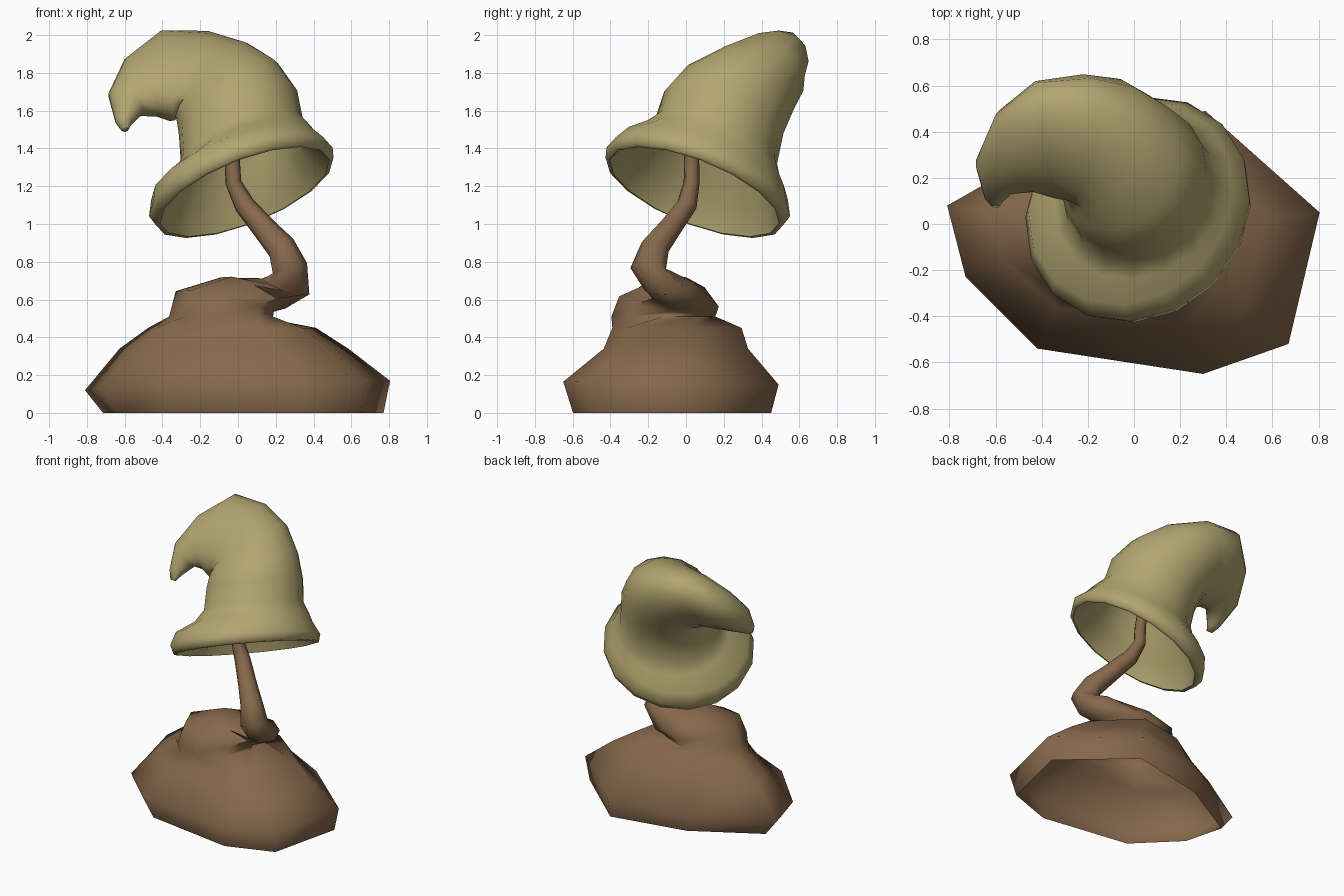
import bpy, math
from mathutils import Vector

if "Cube" in bpy.data.objects:
    bpy.data.objects.remove(bpy.data.objects["Cube"])


def material(name, rgb):
    m = bpy.data.materials.new(name)
    m.diffuse_color = (*rgb, 1)
    m.use_nodes = True
    m.node_tree.nodes["Principled BSDF"].inputs["Base Color"].default_value = m.diffuse_color
    return m


def frames(normals):
    """Carry one pair of cross-section axes along the path without twisting."""
    n0 = Vector((0, 0, 1))
    e1, e2 = Vector((1, 0, 0)), Vector((0, 1, 0))
    out = []
    for n in normals:
        n = Vector(n).normalized()
        q = n0.rotation_difference(n)
        e1, e2, n0 = q @ e1, q @ e2, n
        out.append((e1.copy(), e2.copy()))
    return out


LEAN = Vector((0, .76, .65)).normalized()   # long axis of the oval curl sections


def sections_to_rings(sections, sides, start=0.0):
    """Sections are (centre, direction, radius[, radius along LEAN])."""
    rings = []
    for (c, n, r, *long), (e1, e2) in zip(sections, frames([s[1] for s in sections])):
        ring = []
        for i in range(sides):
            a = start + math.tau * i / sides
            p = r * (math.cos(a) * e1 + math.sin(a) * e2)
            if long:
                p += LEAN * p.dot(LEAN) * (long[0] / r - 1)
            ring.append(Vector(c) + p)
        rings.append(ring)
    return rings


def loft(name, rings, mat, cap_start, cap_end):
    k = len(rings[0])
    verts = [v for ring in rings for v in ring]
    faces = [(j * k + i, j * k + (i + 1) % k, (j + 1) * k + (i + 1) % k, (j + 1) * k + i)
             for j in range(len(rings) - 1) for i in range(k)]
    if cap_start:
        faces.append(tuple(reversed(range(k))))
    if cap_end:
        faces.append(tuple(range(len(verts) - k, len(verts))))
    me = bpy.data.meshes.new(name)
    me.from_pydata(verts, [], faces)
    me.materials.append(mat)
    ob = bpy.data.objects.new(name, me)
    bpy.context.collection.objects.link(ob)
    bpy.context.view_layer.objects.active = ob
    ob.select_set(True)
    bpy.ops.object.shade_smooth_by_angle(angle=math.radians(70))
    ob.select_set(False)
    return ob


# Root mound: an irregular eight-sided outline, open underneath
outline = [(-.81, .08, .12), (-.73, -.23, .13), (-.42, -.54, .16), (.30, -.65, .165),
           (.67, -.52, .17), (.805, .05, .17), (.31, .49, .15), (-.30, .37, .13)]
mound = [[Vector((x * .92 + .03, y * .92, 0)) for x, y, z in outline],
         [Vector(p) for p in outline]]
for sx, sy, ox, z in ((.75, .67, -.02, .34), (.55, .60, -.03, .45)):
    mound.append([Vector((x * sx + ox, y * sy, z)) for x, y, _ in outline])

# Twisting stem that coils to the right, forward, then up into the cap
stem = [
    ((-.09, -.12, .51), (0, 0, 1), .275),
    ((-.07, -.09, .59), (.2, .1, .95), .265),
    ((.08, -.04, .635), (.42, .2, .85), .19),
    ((.255, -.09, .67), (.3, -.2, .9), .13),
    ((.275, -.20, .765), (-.3, .05, 1), .095),
    ((.23, -.165, .875), (-.55, .35, .75), .078),
    ((.145, -.09, .97), (-.6, .5, .7), .065),
    ((.035, .005, 1.10), (-.5, .4, .8), .055),
    ((-.025, .03, 1.22), (-.2, .1, 1), .043),
    ((-.03, .03, 1.35), (0, 0, 1), .04),
    ((-.03, .08, 1.56), (0, .2, 1), .035),
]
loft("root_and_stem", mound + sections_to_rings(stem, 8, math.pi),
     material("bark", (.24, .14, .072)), False, True)

# Curled cap: from the hollow inside, round the rolled brim, then out to the drooping tip
axis = Vector((-.35, .35, .87)).normalized()
brim = Vector((.02, .06, 1.21))
cap = [
    ((-.03, .23, 1.65), axis, .12),
    ((0, .19, 1.56), axis, .26),
    ((.01, .15, 1.42), axis, .32),
    (brim + axis * .08, axis, .40),
    (brim - axis * .01, axis, .46),
    (brim - axis * .045, axis, .48),
    (brim - axis * .04, axis, .505),
    (brim + axis * .015, axis, .52),
    (brim + axis * .10, axis, .475),
    ((.025, .13, 1.37), axis, .395),
    ((.02, .16, 1.44), axis, .345),
    ((.0, .20, 1.59), (-.35, .33, .87), .335),
    ((-.055, .27, 1.695), (-.5, .3, .82), .31, .32),
    ((-.14, .35, 1.765), (-.68, .25, .7), .26, .32),
    ((-.25, .375, 1.785), (-.9, .1, .4), .21, .32),
    ((-.385, .365, 1.785), (-.95, -.25, -.08), .165, .32),
    ((-.51, .315, 1.725), (-.75, -.45, -.5), .14, .255),
    ((-.595, .22, 1.64), (-.4, -.6, -.7), .10, .15),
    ((-.605, .12, 1.54), (-.1, -.65, -.75), .045),
    ((-.60, .085, 1.50), (.0, -.6, -.8), .02),
]
loft("curled_cap", sections_to_rings(cap, 16), material("cap_skin", (.45, .38, .165)), True, True)
